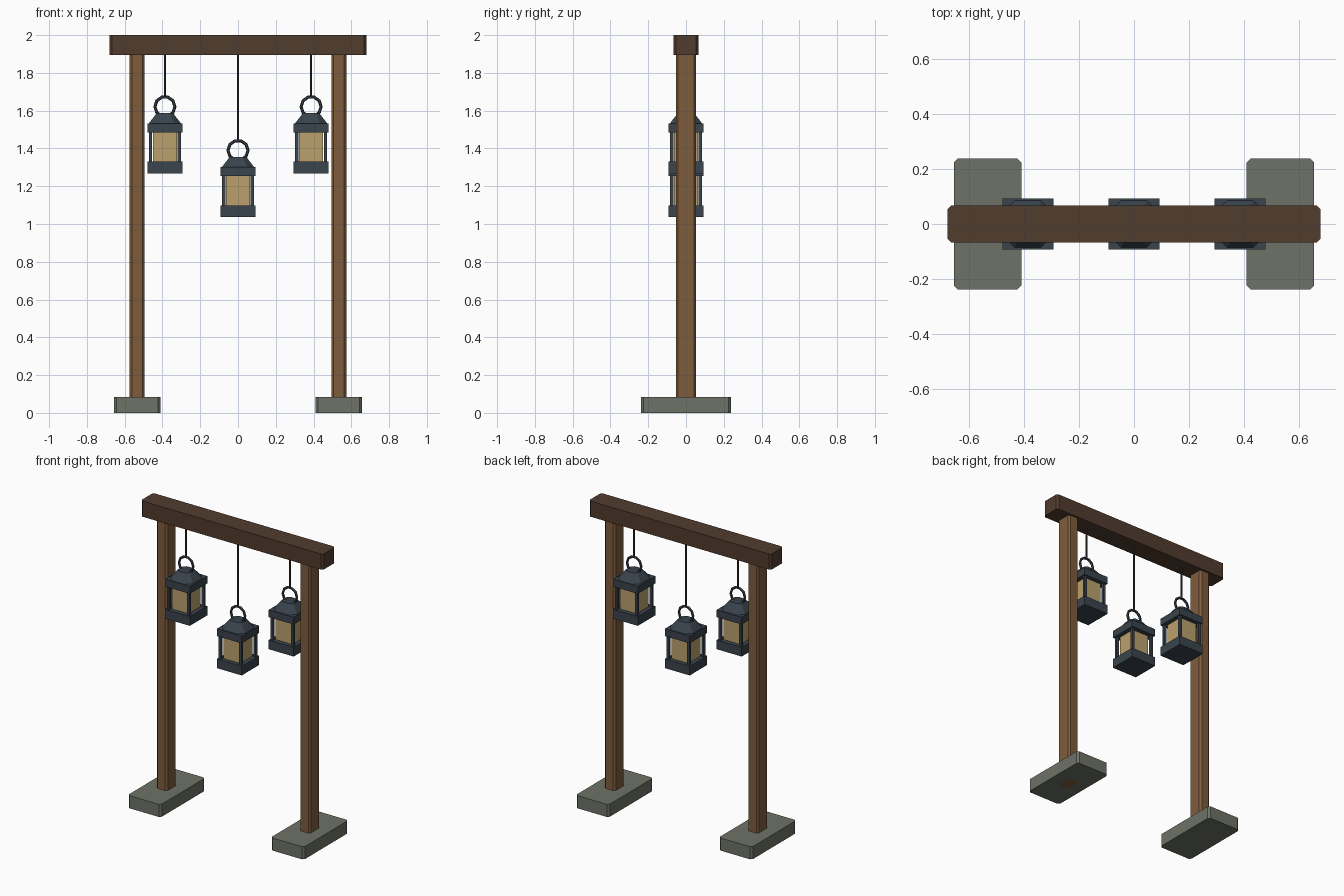
import bpy
from math import pi, cos, sin

if "Cube" in bpy.data.objects:
    bpy.data.objects.remove(bpy.data.objects["Cube"])


def material(name, r, g, b):
    m = bpy.data.materials.new(name)
    m.diffuse_color = [(c / 255) ** 2.2 for c in (r, g, b)] + [1]
    m.use_nodes = True
    m.node_tree.nodes["Principled BSDF"].inputs["Base Color"].default_value = m.diffuse_color
    return m


DARK_WOOD = material("dark_wood", 82, 62, 49)
WOOD = material("wood", 126, 93, 63)
STONE = material("stone", 110, 114, 102)
IRON = material("iron", 60, 69, 78)
GLASS = material("warm_glass", 186, 160, 108)
ROPE = material("rope", 70, 60, 52)


def make(name, verts, faces, mat):
    mesh = bpy.data.meshes.new(name)
    mesh.from_pydata(verts, [], faces)
    mesh.materials.append(mat)
    ob = bpy.data.objects.new(name, mesh)
    bpy.context.collection.objects.link(ob)
    return ob


def outline(hx, hy, c):
    """Rectangle outline, corners cut by c."""
    if c == 0:
        return [(hx, -hy), (hx, hy), (-hx, hy), (-hx, -hy)]
    return [(hx, -hy + c), (hx, hy - c), (hx - c, hy), (-hx + c, hy),
            (-hx, hy - c), (-hx, -hy + c), (-hx + c, -hy), (hx - c, -hy)]


def prism(name, x, y, bottom, top, z0, z1, mat):
    """Solid between two flat outlines."""
    n = len(bottom)
    verts = [(x + a, y + b, z0) for a, b in bottom] + [(x + a, y + b, z1) for a, b in top]
    faces = [(i, (i + 1) % n, n + (i + 1) % n, n + i) for i in range(n)]
    faces += [tuple(reversed(range(n))), tuple(range(n, 2 * n))]
    return make(name, verts, faces, mat)


def block(name, x, y, hx, hy, z0, z1, mat, c=0):
    o = outline(hx, hy, c)
    return prism(name, x, y, o, o, z0, z1, mat)


def ring(name, x, z, major, minor, seg, sides, mat):
    """Ring standing upright in the xz plane."""
    verts, faces = [], []
    for i in range(seg):
        a = 2 * pi * i / seg
        for j in range(sides):
            b = 2 * pi * j / sides
            r = major + minor * cos(b)
            verts.append((x + r * cos(a), minor * sin(b), z + r * sin(a)))
            i2, j2 = (i + 1) % seg, (j + 1) % sides
            faces.append((i * sides + j, i * sides + j2, i2 * sides + j2, i2 * sides + j))
    return make(name, verts, faces, mat)


# Frame: top beam, two posts on stone feet
block("top_beam", 0, 0, 0.68, 0.067, 1.895, 2.0, DARK_WOOD, 0.013)
for side, s in (("left", -1), ("right", 1)):
    block(side + "_foot", s * 0.534, 0, 0.123, 0.238, 0, 0.085, STONE, 0.013)
    block(side + "_post", s * 0.534, 0, 0.04, 0.054, 0, 1.9, WOOD, 0.012)


def lantern(tag, x, z):
    """Lantern whose underside is at height z."""
    n = tag + "_lantern_"
    block(n + "base", x, 0, 0.093, 0.093, z, z + 0.062, IRON)
    block(n + "glass", x, 0, 0.063, 0.063, z + 0.055, z + 0.22, GLASS)
    for i, (sx, sy) in enumerate(((-1, -1), (1, -1), (1, 1), (-1, 1))):
        block(f"{n}bar_{i + 1}", x + sx * 0.076, sy * 0.076, 0.009, 0.009,
              z + 0.055, z + 0.22, IRON)
    block(n + "cap", x, 0, 0.093, 0.093, z + 0.216, z + 0.265, IRON)
    prism(n + "roof", x, 0, outline(0.085, 0.085, 0.037), outline(0.043, 0.043, 0.019),
          z + 0.265, z + 0.319, IRON)
    ring(n + "ring", x, z + 0.353, 0.053, 0.0085, 10, 6, IRON)
    # Rope from the ring up to the beam
    o = [(0.006 * cos(k * pi / 3), 0.006 * sin(k * pi / 3)) for k in range(6)]
    prism(n + "rope", x, 0, o, o, z + 0.403, 1.9, ROPE)


lantern("left", -0.387, 1.268)
lantern("middle", 0, 1.037)
lantern("right", 0.387, 1.268)
